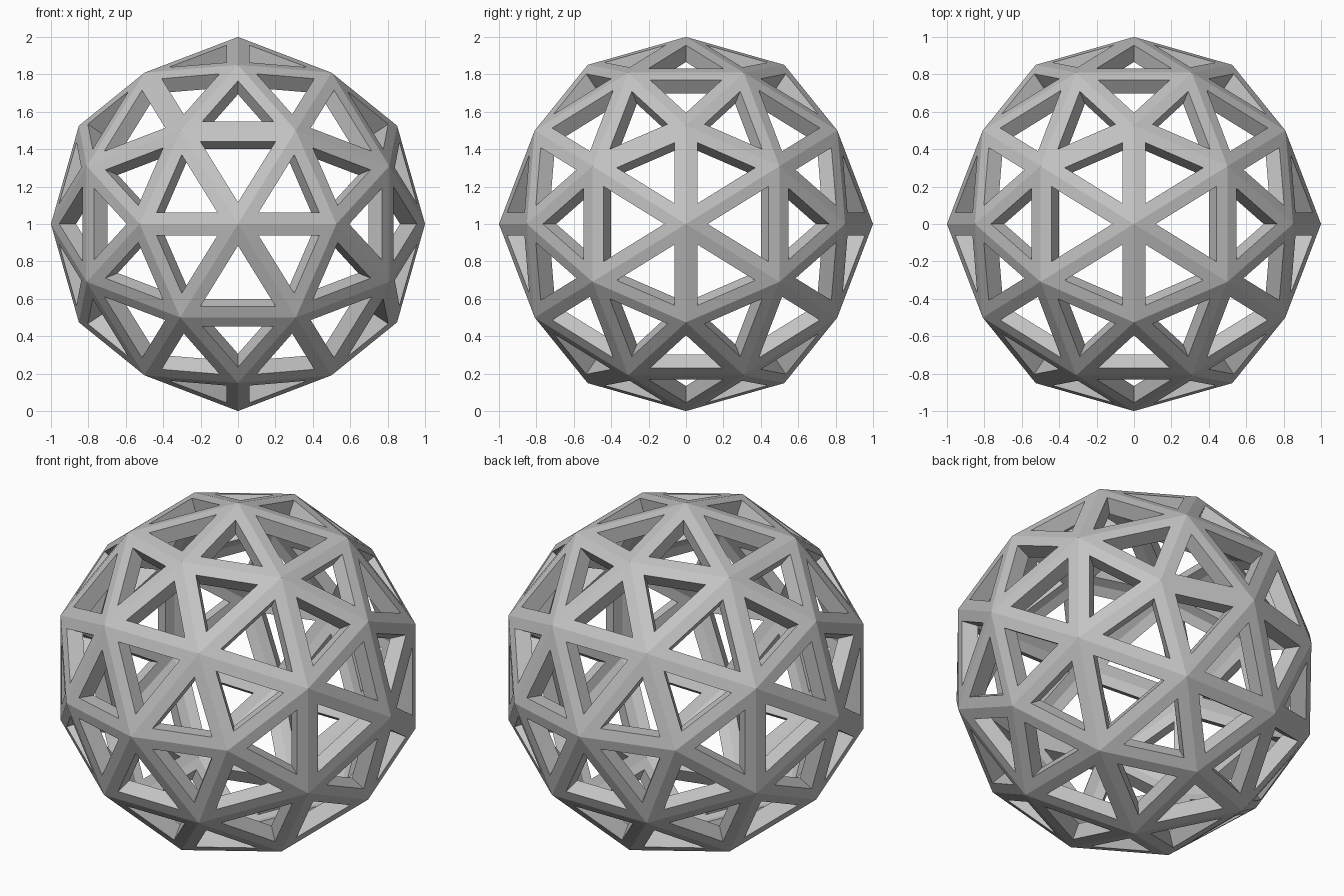
import bpy
import bmesh
from mathutils import Vector

RADIUS = 1.0
STRUT_HALF_WIDTH = 0.062
INNER_SCALE = 0.906
GOLDEN = (1 + 5 ** 0.5) / 2

cube = bpy.data.objects.get("Cube")
if cube:
    bpy.data.objects.remove(cube, do_unlink=True)

# Single grey material
grey = bpy.data.materials.new("plain_grey")
grey.use_nodes = True
colour = (0.55, 0.55, 0.55, 1)
grey.diffuse_color = colour
grey.node_tree.nodes["Principled BSDF"].inputs["Base Color"].default_value = colour

# Icosahedron from three golden rectangles
bm = bmesh.new()
for a in (-1, 1):
    for b in (-GOLDEN, GOLDEN):
        for corner in ((b, 0, a), (a, b, 0), (0, a, b)):
            bm.verts.new(corner)
bmesh.ops.convex_hull(bm, input=bm.verts[:])

# Split every face in four and push the points onto the sphere
bmesh.ops.subdivide_edges(bm, edges=bm.edges[:], cuts=1, use_grid_fill=True)
for v in bm.verts:
    v.co = v.co.normalized() * RADIUS
bmesh.ops.recalc_face_normals(bm, faces=bm.faces[:])

# Cut a triangular opening in each face
panels = bm.faces[:]
bmesh.ops.inset_individual(bm, faces=panels, thickness=STRUT_HALF_WIDTH,
                           use_even_offset=True)
bmesh.ops.delete(bm, geom=panels, context='FACES')

# Inner skin of the struts, scaled towards the centre
rims = [e for e in bm.edges if e.is_boundary]
copy = bmesh.ops.duplicate(bm, geom=bm.verts[:] + bm.edges[:] + bm.faces[:])
inner_of = copy["vert_map"]
inner_faces = [g for g in copy["geom"] if isinstance(g, bmesh.types.BMFace)]
for v in [g for g in copy["geom"] if isinstance(g, bmesh.types.BMVert)]:
    v.co *= INNER_SCALE
bmesh.ops.reverse_faces(bm, faces=inner_faces)

# Walls joining the two skins around each opening
for edge in rims:
    loop = edge.link_loops[0]
    a, b = loop.vert, loop.link_loop_next.vert
    bm.faces.new((b, a, inner_of[a], inner_of[b]))

# Stand the finished frame on the ground
bmesh.ops.translate(bm, verts=bm.verts[:], vec=Vector((0, 0, RADIUS)))
bmesh.ops.recalc_face_normals(bm, faces=bm.faces[:])
mesh = bpy.data.meshes.new("geodesic_frame")
bm.to_mesh(mesh)
bm.free()
mesh.materials.append(grey)
frame = bpy.data.objects.new("geodesic_frame", mesh)
bpy.context.scene.collection.objects.link(frame)
